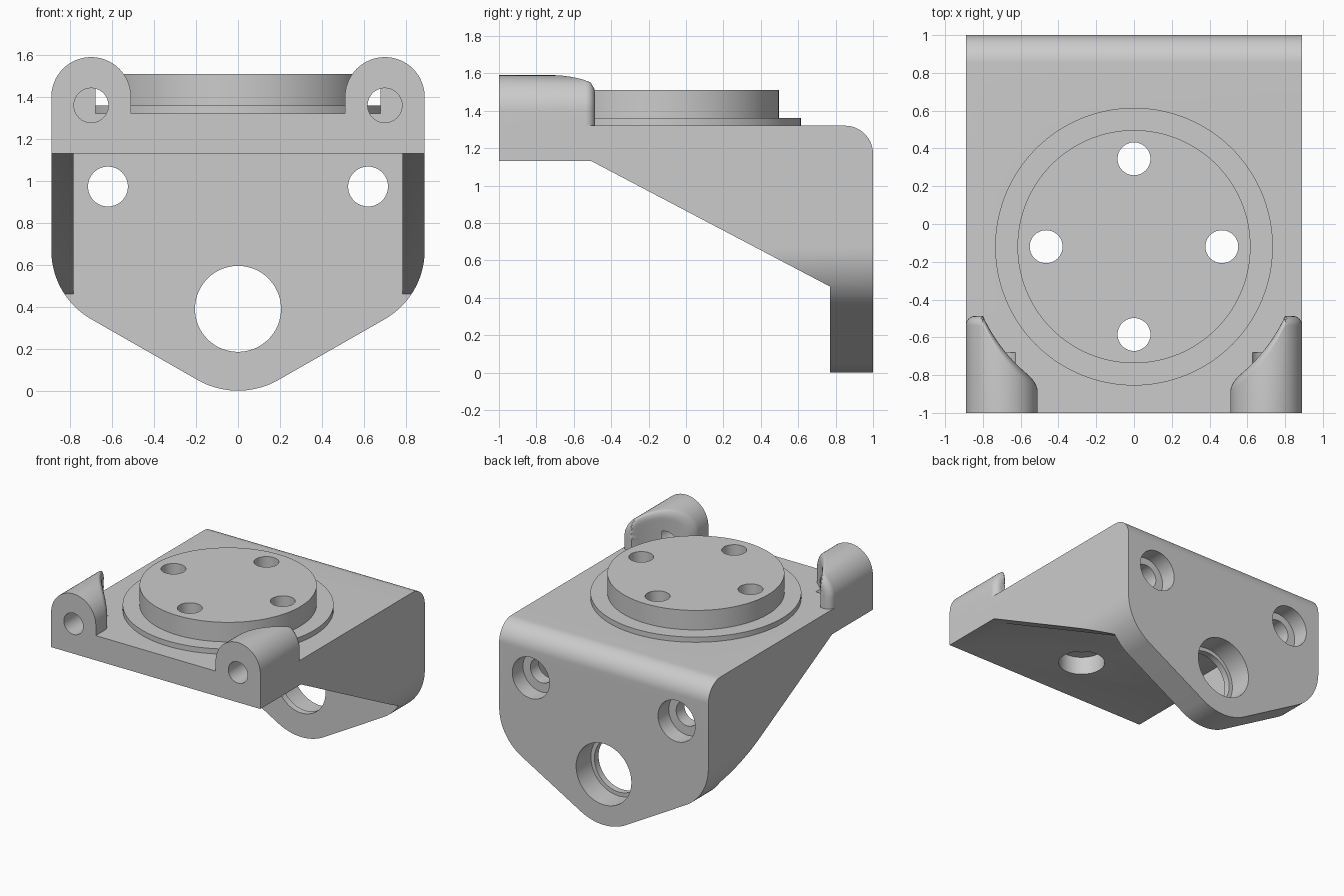
import bpy, bmesh, math
from mathutils import Matrix

if "Cube" in bpy.data.objects:
    bpy.data.objects.remove(bpy.data.objects["Cube"])

DISC_Y = -0.12
grey = bpy.data.materials.new("grey")
grey.diffuse_color = (0.6, 0.6, 0.6, 1)
grey.use_nodes = True
grey.node_tree.nodes["Principled BSDF"].inputs["Base Color"].default_value = grey.diffuse_color


def make(name, bm):
    bmesh.ops.recalc_face_normals(bm, faces=bm.faces)
    me = bpy.data.meshes.new(name)
    bm.to_mesh(me)
    bm.free()
    me.materials.append(grey)
    ob = bpy.data.objects.new(name, me)
    bpy.context.collection.objects.link(ob)
    return ob


def arc(cx, cz, r, a0, a1, n):
    return [(cx + r * math.cos(math.radians(a0 + (a1 - a0) * i / n)),
             cz + r * math.sin(math.radians(a0 + (a1 - a0) * i / n))) for i in range(n + 1)]


def prism(name, pts, place, lo, hi):
    """Extrude a 2D outline; place(u, v, w) gives the 3D point."""
    bm = bmesh.new()
    a, b = ([bm.verts.new(place(u, v, w)) for u, v in pts] for w in (lo, hi))
    bm.faces.new(a)
    bm.faces.new(b)
    for i in range(len(pts)):
        j = (i + 1) % len(pts)
        bm.faces.new((a[i], a[j], b[j], b[i]))
    return make(name, bm)


def cyl(name, x, y, z, r, depth, axis="Z", n=64):
    """Cylinder starting at the point and running along +axis."""
    bm = bmesh.new()
    bmesh.ops.create_cone(bm, cap_ends=True, segments=n, radius1=r, radius2=r, depth=depth,
                          matrix=Matrix.Translation((0, 0, depth / 2)))
    if axis == "Y":
        bmesh.ops.rotate(bm, verts=bm.verts, matrix=Matrix.Rotation(-math.pi / 2, 3, "X"))
    bmesh.ops.translate(bm, verts=bm.verts, vec=(x, y, z))
    return make(name, bm)


def boolean(ob, other, op):
    m = ob.modifiers.new(op, "BOOLEAN")
    m.operation, m.object, m.solver = op, other, "EXACT"
    bpy.context.view_layer.objects.active = ob
    bpy.ops.object.modifier_apply(modifier=m.name)
    bpy.data.objects.remove(other)


def lug(side):
    """Rounded ear whose rear end is scooped around the disc and softly filleted."""
    sec = [(0.51, 1.18)] + arc(0.70, 1.40, 0.19, 180, 0, 32)
    sec += [(0.89 - 0.38 * i / 16, 1.18) for i in range(16)]
    r = 0.05
    rings = [(1, None)]
    for i in range(9):
        t = math.pi / 2 * i / 8
        rings.append((1 - r * (1 - math.cos(t)) / 0.19, r * (1 - math.sin(t))))
    k_end = rings[-1][0]
    rings += [(k_end * (1 - i / 8), 0) for i in range(1, 8)]

    def end_y(x):
        return min(-0.487, DISC_Y - math.sqrt(max(0, 0.88 ** 2 - x * x)))

    bm = bmesh.new()
    loops = []
    for k, drop in rings:
        loop = []
        for u, v in sec:
            x, z = 0.70 + (u - 0.70) * k, 1.38 + (v - 1.38) * k
            y = -1 if drop is None else end_y(x) - drop
            loop.append(bm.verts.new((side * x, y, z)))
        loops.append(loop)
    n = len(sec)
    for a, b in zip(loops, loops[1:]):
        for i in range(n):
            j = (i + 1) % n
            bm.faces.new((a[i], a[j], b[j], b[i]))
    bm.faces.new(loops[0])
    tip = bm.verts.new((side * 0.70, end_y(0.70), 1.38))
    for i in range(n):
        bm.faces.new((loops[-1][i], loops[-1][(i + 1) % n], tip))
    return make("lug", bm)


# Bracket body: side outline, trimmed by the front outline
side = [(-1, 1.13), (-0.505, 1.13), (0.77, 0.46), (0.77, 0), (1, 0)]
side += arc(0.85, 1.17, 0.15, 0, 90, 16) + [(-1, 1.32)]
bracket = prism("bracket", side, lambda u, v, w: (w, u, v), -0.89, 0.89)
front = arc(0, 0.39, 0.39, 240, 300, 24) + arc(0.51, 0.67, 0.38, -60, 0, 20)
front += [(0.89, 1.5), (-0.89, 1.5)] + arc(-0.51, 0.67, 0.38, 180, 240, 20)
boolean(bracket, prism("front_trim", front, lambda u, v, w: (u, w, v), -1.2, 1.2), "INTERSECT")

# Open channel between the side ribs
channel = [(-0.785, -0.2), (0.785, -0.2), (0.785, 1.13), (-0.785, 1.13)]
boolean(bracket, prism("channel", channel, lambda u, v, w: (u, w, v), -1.2, 0.77), "DIFFERENCE")

# Front lugs, flange ring and raised disc
for s in (-1, 1):
    boolean(bracket, lug(s), "UNION")
boolean(bracket, cyl("ring", 0, DISC_Y, 1.25, 0.735, 0.11, n=128), "UNION")
boolean(bracket, cyl("disc", 0, DISC_Y, 1.22, 0.617, 0.29, n=128), "UNION")

# Disc holes, counterbored from below
for dx, dy in ((0.465, 0), (-0.465, 0), (0, 0.465), (0, -0.465)):
    boolean(bracket, cyl("hole", dx, DISC_Y + dy, 1.0, 0.087, 0.7), "DIFFERENCE")
    boolean(bracket, cyl("bore", dx, DISC_Y + dy, 1.0, 0.165, 0.27), "DIFFERENCE")

# Back plate holes counterbored from behind, and blind lug bores
for s in (-1, 1):
    boolean(bracket, cyl("hole", s * 0.62, 0.6, 0.973, 0.095, 0.6, "Y"), "DIFFERENCE")
    boolean(bracket, cyl("bore", s * 0.62, 0.87, 0.965, 0.158, 0.3, "Y"), "DIFFERENCE")
    boolean(bracket, cyl("bore", s * 0.70, -1.2, 1.36, 0.082, 0.52, "Y"), "DIFFERENCE")
boolean(bracket, cyl("hole", 0, 0.6, 0.39, 0.205, 0.6, "Y"), "DIFFERENCE")
boolean(bracket, cyl("bore", 0, 0.82, 0.39, 0.235, 0.3, "Y"), "DIFFERENCE")

bpy.ops.object.select_all(action="DESELECT")
bracket.select_set(True)
bpy.context.view_layer.objects.active = bracket
bpy.ops.object.shade_smooth_by_angle(angle=math.radians(30))
